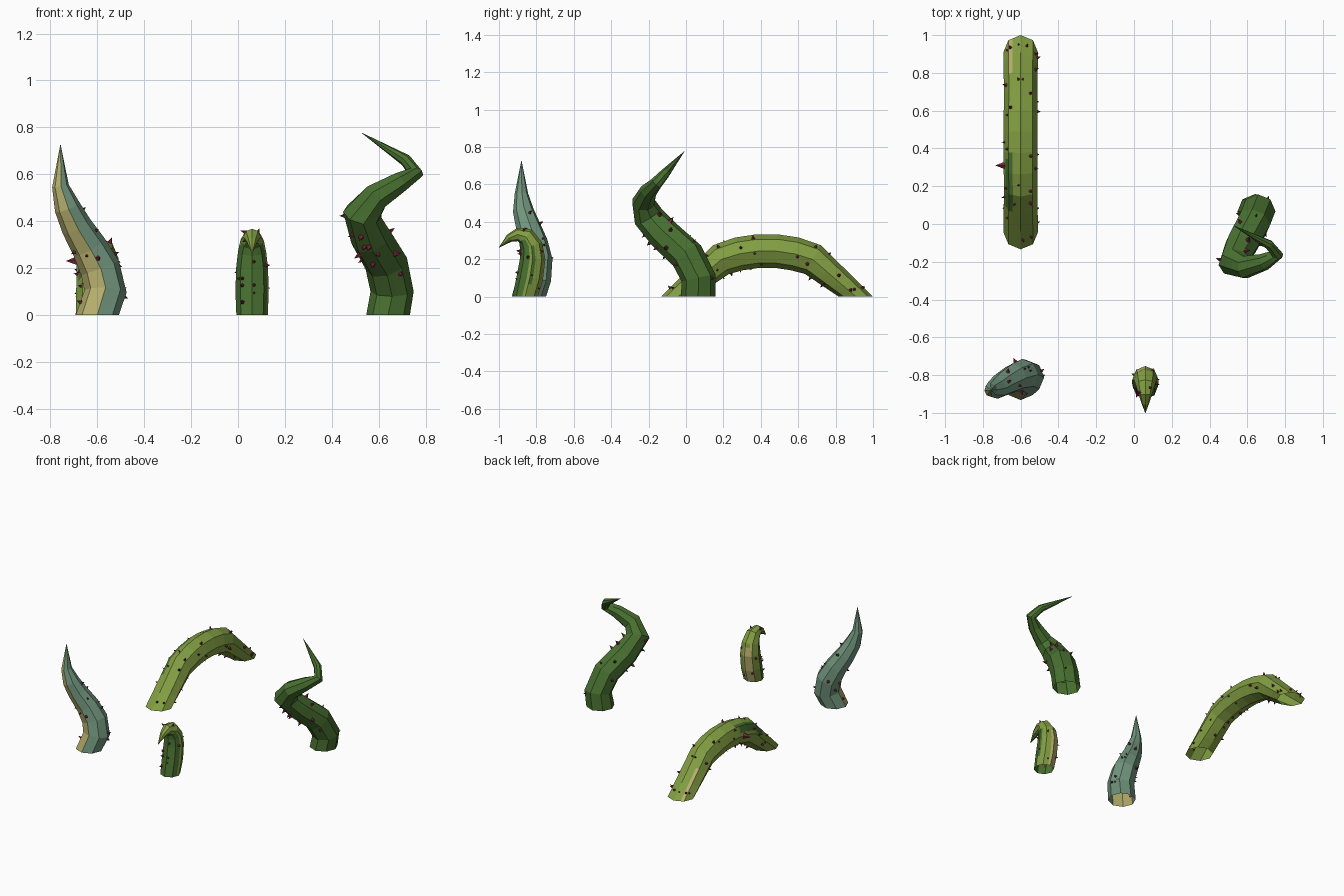
import bpy, bmesh, math, random
from mathutils import Vector, Matrix

if "Cube" in bpy.data.objects:
    bpy.data.objects.remove(bpy.data.objects["Cube"])

random.seed(11)
SIDES = 8
SUB = 3      # colour columns and rows per flat side


def material(name, rgb):
    m = bpy.data.materials.new(name)
    m.diffuse_color = [((c / 255 + 0.055) / 1.055) ** 2.4 for c in rgb] + [1]
    m.use_nodes = True
    m.node_tree.nodes["Principled BSDF"].inputs["Base Color"].default_value = m.diffuse_color
    return m


MATS = [material("light green", (130, 158, 66)), material("deep green", (72, 112, 48)),
        material("straw", (182, 174, 110)), material("pale teal", (114, 150, 126)),
        material("thorn maroon", (125, 36, 62))]
LIGHT, DEEP, STRAW, TEAL, THORN = range(5)


def finish(name, bm):
    me = bpy.data.meshes.new(name)
    bm.to_mesh(me)
    bm.free()
    for m in MATS:
        me.materials.append(m)
    ob = bpy.data.objects.new(name, me)
    bpy.context.collection.objects.link(ob)


def add_thorn(bm, pos, normal, h):
    rot = normal.to_track_quat('Z', 'Y').to_matrix().to_4x4()
    m = Matrix.Translation(pos + normal * h * .4) @ rot
    bmesh.ops.create_cone(bm, cap_ends=True, segments=5, radius1=h * .42,
                          radius2=0, depth=h, matrix=m)


def vine(name, path, rule, thorn_count, thorn_size, thorn_top=.45, arch=False):
    """Sweep an open octagon along path points (x, y, z, radius), then scatter thorns.
    rule(a, centre) gives the colour; a is the position around the vine, 0 to 8."""
    pts = [Vector(p[:3]) for p in path]
    n = len(pts)
    tans = []
    for k in range(n):
        a = (pts[k] - pts[max(k - 1, 0)]).normalized()
        b = (pts[min(k + 1, n - 1)] - pts[k]).normalized()
        tans.append((a + b).normalized())
    tans[0] = Vector((0, 0, 1))          # cut flat on the ground
    if arch:
        tans[-1] = Vector((0, 0, -1))
    u, prev, rings = Vector((1, 0, 0)), tans[0], []
    for p, t, q in zip(pts, tans, path):
        u = prev.rotation_difference(t) @ u
        u = (u - t * u.dot(t)).normalized()
        w, prev = t.cross(u), t
        corners = [p + (u * math.cos(i * math.pi / 4) + w * math.sin(i * math.pi / 4)) * q[3]
                   for i in range(SIDES)]
        # flat sides split into colour columns
        rings.append([corners[i].lerp(corners[(i + 1) % SIDES], s / SUB)
                      for i in range(SIDES) for s in range(SUB)])
    rows = [[a.lerp(b, s / SUB) for a, b in zip(rings[k], rings[k + 1])]
            for k in range(n - 1) for s in range(SUB)] + [rings[-1]]
    bm = bmesh.new()
    grid = [[bm.verts.new(c) for c in row] for row in rows]
    for lo, hi in zip(grid, grid[1:]):
        for i in range(len(lo)):
            j = (i + 1) % len(lo)
            f = bm.faces.new((lo[i], lo[j], hi[j], hi[i]))
            f.normal_update()
            f.material_index = rule((i + .5) / SUB, f.calc_center_median())

    # thorns: small cones standing on random side faces
    tb = bmesh.new()
    spots = [f for f in bm.faces if .02 < f.calc_center_median().z < thorn_top]
    for f in random.choices(spots, [f.calc_area() for f in spots], k=thorn_count):
        add_thorn(tb, f.calc_center_median(), f.normal, thorn_size * random.uniform(.7, 1.4))
    if arch:                             # one large thorn on the outer flank
        add_thorn(tb, Vector((-.685, .31, .23)), Vector((-1, 0, 0)), .055)
    for f in tb.faces:
        f.material_index = THORN
    finish(name, bm)
    finish(name + "_thorns", tb)


# pale vine with a straw stripe on its front left
vine("pale_vine",
     [(-.6, -.84, 0, .092), (-.565, -.81, .1, .09), (-.588, -.80, .2, .086),
      (-.635, -.815, .29, .076), (-.69, -.845, .38, .066), (-.728, -.87, .46, .056),
      (-.757, -.88, .55, .036), (-.757, -.88, .725, .001)],
     lambda a, c: STRAW if 4 < a < 6 else TEAL, 16, .022)

# arching vine, both ends in the ground, with a streaked flank
half = [(-.475, 0, .092), (-.245, .198, .088), (-.15, .228, .09), (-.05, .243, .09)]
arch = [(-.6, .433 + y, z, r) for y, z, r in half]
arch += [(-.6, .433 - y, z, r) for y, z, r in reversed(half)]


def arch_rule(a, c):
    if 4.4 < a < 5.4 and .08 < c.y < .36:
        return DEEP
    return STRAW if 5 < a < 5.4 and c.y > .84 else LIGHT


vine("arch_vine", arch, arch_rule, 50, .02, arch=True)


# small hooked vine: deep green front, straw strip on the back
def hook_rule(a, c):
    if 4 < a < 7.7 and c.z < .3:
        return DEEP
    if a < .4 and .06 < c.z < .28:
        return DEEP
    return STRAW if 1.6 < a < 3 and c.z < .27 else LIGHT


vine("hook_vine",
     [(.06, -.86, 0, .067), (.06, -.835, .1, .071), (.06, -.82, .2, .068),
      (.06, -.826, .27, .06), (.06, -.855, .318, .05), (.06, -.9, .332, .036),
      (.06, -.945, .312, .022), (.06, -1.0, .262, .001)],
     hook_rule, 16, .018)

# tall twisting vine
vine("twisting_vine",
     [(.64, .065, 0, .093), (.657, .067, .1, .092), (.632, .005, .22, .092),
      (.567, -.115, .33, .088), (.528, -.203, .43, .082), (.59, -.228, .505, .062),
      (.69, -.2, .565, .046), (.757, -.16, .605, .034), (.715, -.11, .66, .026),
      (.53, -.01, .775, .001)],
     lambda a, c: DEEP, 20, .026)
